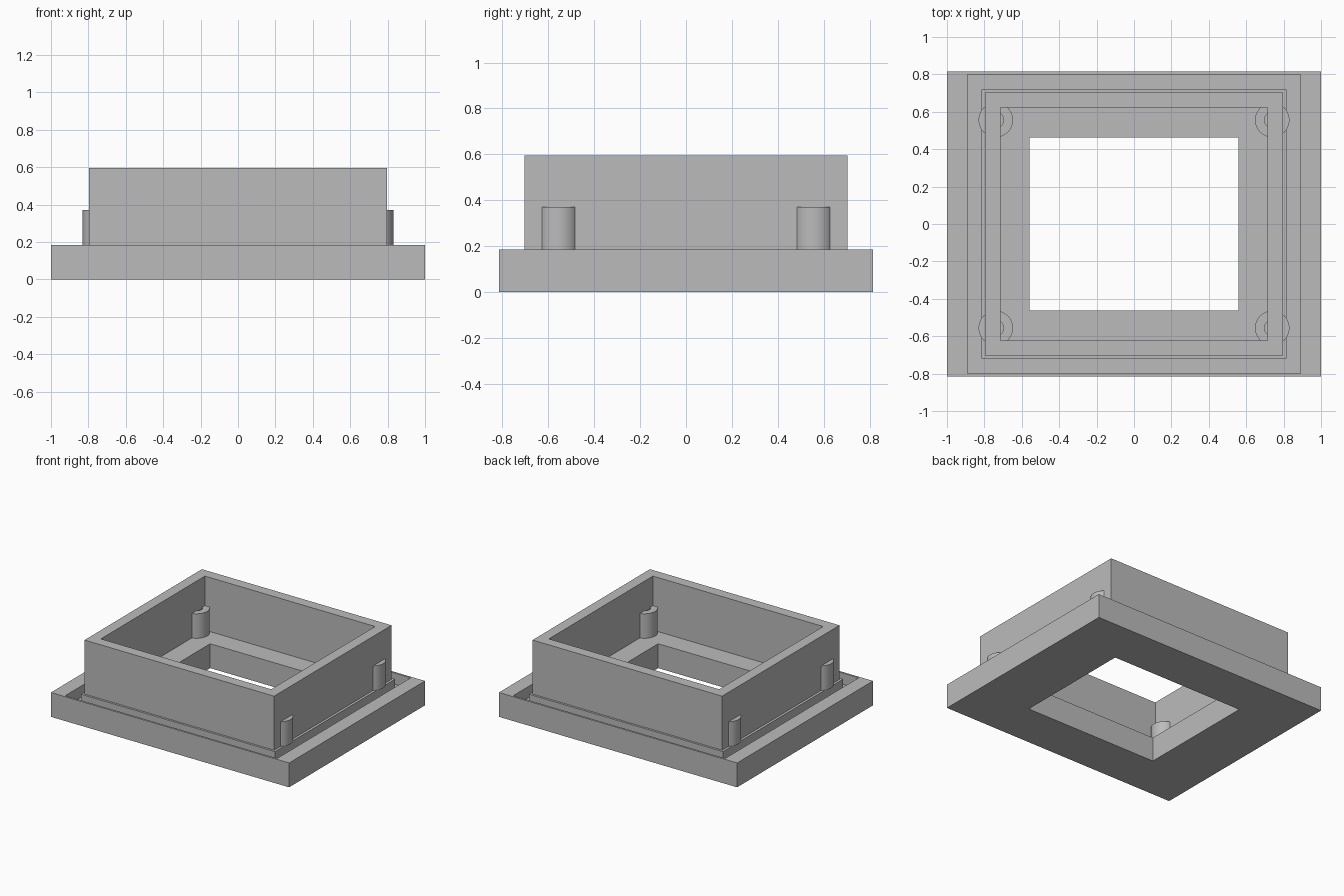
import bpy, bmesh, math

cube = bpy.data.objects.get("Cube")
if cube:
    bpy.data.objects.remove(cube, do_unlink=True)

GREY = (0.5, 0.5, 0.5, 1.0)
mat = bpy.data.materials.new("plain grey")
mat.use_nodes = True
mat.diffuse_color = GREY
mat.node_tree.nodes["Principled BSDF"].inputs["Base Color"].default_value = GREY


def sweep(name, loops):
    """Skin a closed series of point loops into a ring-shaped solid."""
    bm = bmesh.new()
    rings = [[bm.verts.new(p) for p in loop] for loop in loops]
    for a, b in zip(rings, rings[1:] + rings[:1]):
        for i in range(len(a)):
            j = (i + 1) % len(a)
            bm.faces.new((a[i], a[j], b[j], b[i]))
    bmesh.ops.recalc_face_normals(bm, faces=bm.faces)
    mesh = bpy.data.meshes.new(name)
    bm.to_mesh(mesh)
    bm.free()
    mesh.materials.append(mat)
    obj = bpy.data.objects.new(name, mesh)
    bpy.context.collection.objects.link(obj)
    return obj


def rect(hx, hy, z):
    return [(-hx, -hy, z), (hx, -hy, z), (hx, hy, z), (-hx, hy, z)]


def circle(cx, cy, r, z, n=48):
    steps = [2 * math.pi * i / n for i in range(n)]
    return [(cx + r * math.cos(a), cy + r * math.sin(a), z) for a in steps]


BASE_TOP, WALL_TOP, PEG_TOP, GROOVE = 0.185, 0.595, 0.371, 0.1

# Base plate with a window and a sunken groove around the wall
sweep("base_plate", [
    rect(0.558, 0.463, 0), rect(1, 0.815, 0), rect(1, 0.815, BASE_TOP),
    rect(0.89, 0.8, BASE_TOP), rect(0.89, 0.8, GROOVE),
    rect(0.815, 0.72, GROOVE), rect(0.815, 0.72, BASE_TOP),
    rect(0.558, 0.463, BASE_TOP)])

# Upright rectangular wall, sunk slightly into the base
sweep("wall", [
    rect(0.715, 0.624, 0.15), rect(0.796, 0.704, 0.15),
    rect(0.796, 0.704, WALL_TOP), rect(0.715, 0.624, WALL_TOP)])

# Four hollow screw posts straddling the side walls
for x_side, x_name in ((-1, "right"), (1, "left")):
    for y_side, y_name in ((-1, "front"), (1, "back")):
        cx, cy = x_side * 0.739, y_side * 0.556
        post = sweep(f"{y_name}_{x_name}_post", [
            circle(cx, cy, 0.042, BASE_TOP), circle(cx, cy, 0.092, BASE_TOP),
            circle(cx, cy, 0.092, PEG_TOP), circle(cx, cy, 0.042, PEG_TOP)])
        bpy.ops.object.select_all(action="DESELECT")
        post.select_set(True)
        bpy.context.view_layer.objects.active = post
        bpy.ops.object.shade_smooth_by_angle(angle=math.radians(30))
